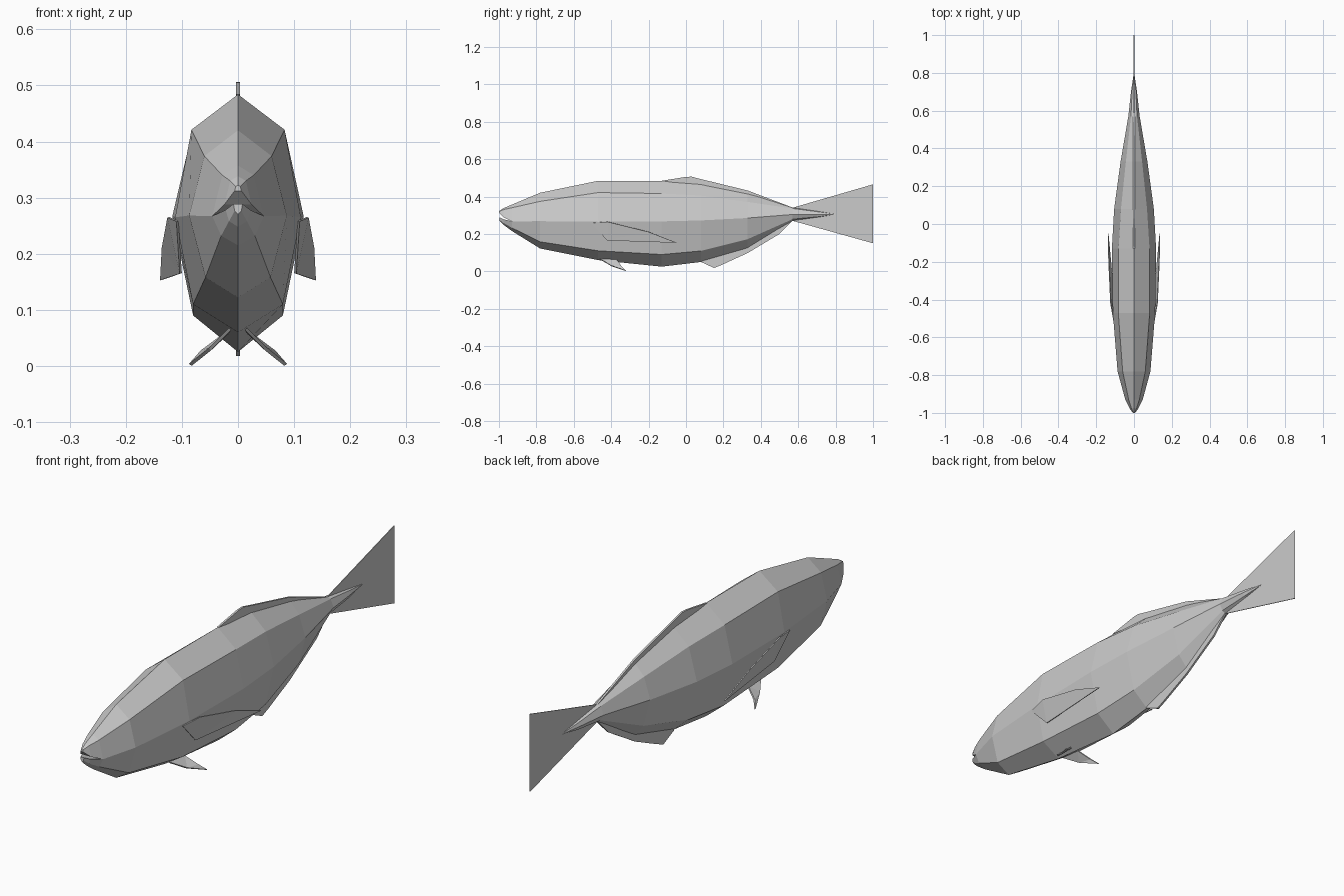
import bpy, bmesh

grey = bpy.data.materials.new("fish_grey")
grey.diffuse_color = (0.6, 0.6, 0.6, 1)


def finish(name, bm):
    bmesh.ops.remove_doubles(bm, verts=bm.verts, dist=0.0003)
    bmesh.ops.recalc_face_normals(bm, faces=bm.faces)
    me = bpy.data.meshes.new(name)
    bm.to_mesh(me)
    bm.free()
    me.materials.append(grey)
    ob = bpy.data.objects.new(name, me)
    bpy.context.collection.objects.link(ob)
    return ob


def loft(name, rings):
    """Skin closed rings of equal length and cap both ends."""
    bm = bmesh.new()
    rows = [[bm.verts.new(p) for p in r] for r in rings]
    n = len(rows[0])
    for a, b in zip(rows, rows[1:]):
        for i in range(n):
            j = (i + 1) % n
            bm.faces.new((a[i], a[j], b[j], b[i]))
    bm.faces.new(rows[0])
    bm.faces.new(rows[-1])
    return finish(name, bm)


def mirrored_ring(y, half):
    """Ring from half a section (x, z), running top to bottom."""
    right = [(x, y, z) for x, z in half]
    left = [(-x, y, z) for x, z in reversed(half) if x > 0]
    return right + left


def fin(name, pts, thick):
    """Thin fin from an outline of 3D points."""
    bm = bmesh.new()
    f = bm.faces.new([bm.verts.new(p) for p in pts])
    bmesh.ops.triangulate(bm, faces=[f])
    ob = finish(name, bm)
    mod = ob.modifiers.new("thickness", 'SOLIDIFY')
    mod.thickness = thick
    mod.offset = 0
    return ob


# Body sections: y, top z, upper x z, middle x z, lower x z, bottom z
sections = [
    (-0.93, 0.357, 0.028, 0.340, 0.046, 0.267, 0.030, 0.232, 0.215),
    (-0.78, 0.420, 0.060, 0.374, 0.087, 0.268, 0.058, 0.158, 0.122),
    (-0.47, 0.484, 0.083, 0.421, 0.112, 0.265, 0.080, 0.110, 0.060),
    (-0.13, 0.484, 0.082, 0.416, 0.117, 0.267, 0.080, 0.090, 0.025),
    (0.08, 0.468, 0.069, 0.405, 0.105, 0.272, 0.068, 0.109, 0.050),
    (0.33, 0.418, 0.043, 0.371, 0.071, 0.285, 0.042, 0.172, 0.122),
    (0.57, 0.341, 0.016, 0.336, 0.030, 0.304, 0.016, 0.279, 0.270),
    (0.70, 0.322, 0.010, 0.319, 0.016, 0.305, 0.010, 0.291, 0.288),
    (0.80, 0.306, 0.001, 0.306, 0.001, 0.305, 0.001, 0.304, 0.304),
]


def half_section(s):
    return [(0, s[1]), (s[2], s[3]), (s[4], s[5]), (s[6], s[7]), (0, s[8])]


loft("body", [mirrored_ring(s[0], half_section(s)) for s in sections])

# Jaws, leaving the open mouth between them
head = half_section(sections[0])
loft("upper_jaw", [
    mirrored_ring(-0.93, head[:3]),
    mirrored_ring(-0.975, [(0, 0.338), (0.014, 0.330), (0.024, 0.288)]),
    mirrored_ring(-1.0, [(0, 0.322), (0.004, 0.320), (0.006, 0.312)]),
])
loft("lower_jaw", [
    mirrored_ring(-0.93, head[2:]),
    mirrored_ring(-0.975, [(0.022, 0.278), (0.016, 0.258), (0, 0.248)]),
    mirrored_ring(-0.998, [(0.008, 0.289), (0.006, 0.276), (0, 0.270)]),
])


# Fins on the centre plane, outlines as (y, z)
def centre_fin(name, yz, thick):
    fin(name, [(0, y, z) for y, z in yz], thick)


centre_fin("tail_fin", [(0.57, 0.34), (1, 0.465), (0.84, 0.305),
                        (1, 0.15), (0.57, 0.27)], 0.003)
centre_fin("dorsal_fin", [(-0.13, 0.484), (0, 0.505), (0.03, 0.506),
                          (0.08, 0.493), (0.33, 0.432), (0.57, 0.341),
                          (0.33, 0.405), (0.08, 0.455)], 0.008)
centre_fin("anal_fin", [(0.08, 0.05), (0.15, 0.018), (0.19, 0.034),
                        (0.33, 0.098), (0.50, 0.200), (0.57, 0.27),
                        (0.33, 0.135), (0.10, 0.065)], 0.008)

# Paired fins
for side, s in (("right", 1), ("left", -1)):
    fin("pectoral_fin_" + side,
        [(s * x, y, z) for x, y, z in [
            (0.108, -0.51, 0.258), (0.124, -0.42, 0.265),
            (0.134, -0.20, 0.211), (0.137, -0.05, 0.153),
            (0.102, -0.42, 0.165)]], 0.004)
    fin("pelvic_fin_" + side,
        [(s * x, y, z) for x, y, z in [
            (0.014, -0.46, 0.066), (0.050, -0.40, 0.030),
            (0.085, -0.32, 0.002), (0.064, -0.345, 0.026),
            (0.018, -0.37, 0.060)]], 0.006)
